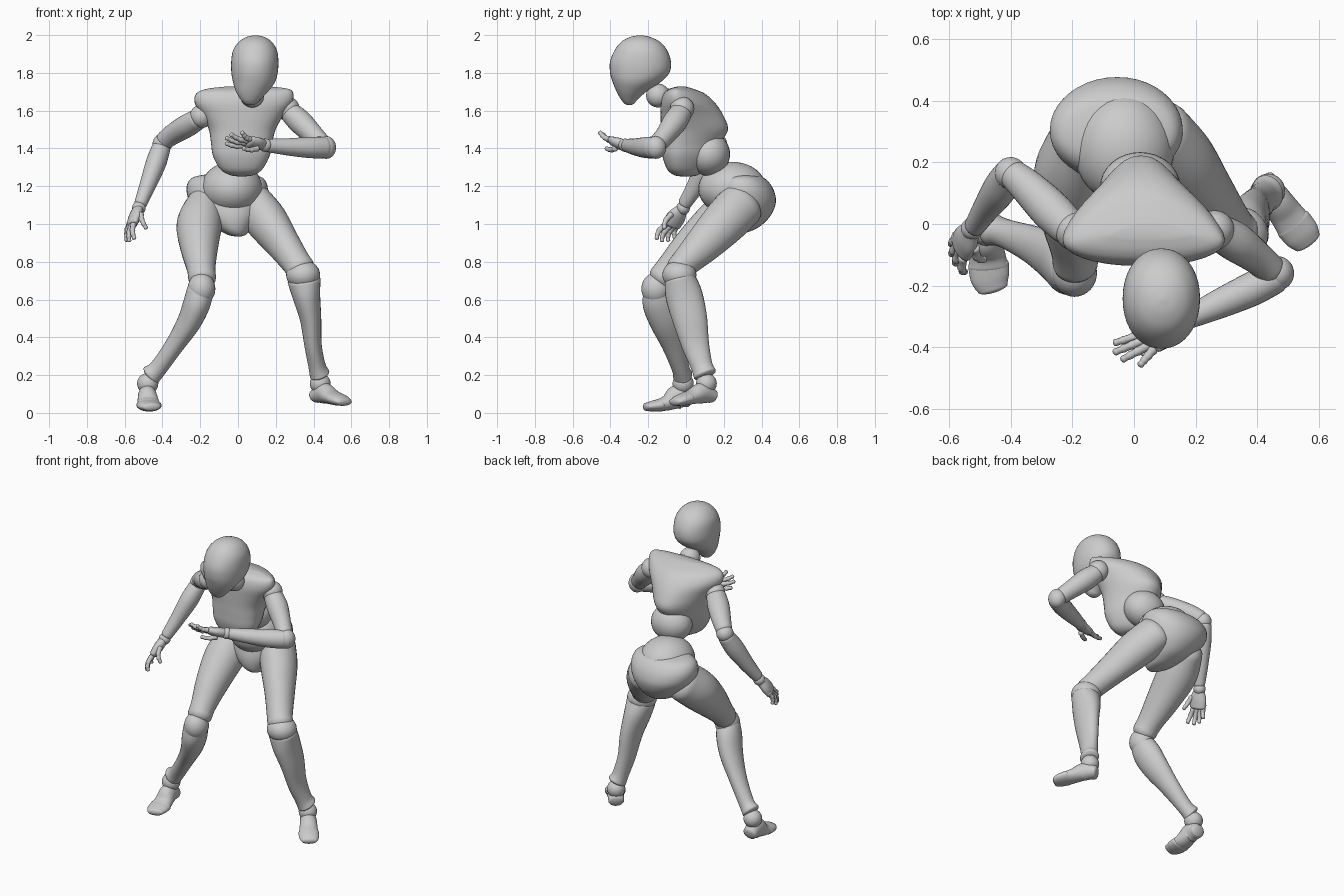
import bpy, bmesh, math
from mathutils import Vector as V

X, Y, Z = V((1, 0, 0)), V((0, 1, 0)), V((0, 0, 1))


def spline(rows, steps):
    """Catmull-Rom through rows of numbers."""
    out = []
    for i in range(len(rows) - 1):
        a, b = rows[i], rows[i + 1]
        p = rows[i - 1] if i else a
        n = rows[i + 2] if i + 2 < len(rows) else b
        for s in range(steps):
            t = s / steps
            out.append([.5 * (2 * q + (r - o) * t + (2 * o - 5 * q + 4 * r - w) * t * t
                        + (3 * q - o - 3 * r + w) * t ** 3) for o, q, r, w in zip(p, a, b, n)])
    return out + [list(rows[-1])]


def skin(name, rings):
    """Skin closed rings of points into a smooth solid."""
    bm = bmesh.new()
    loops = [[bm.verts.new(p) for p in r] for r in rings]
    n = len(loops[0])
    for a, b in zip(loops, loops[1:]):
        for i in range(n):
            bm.faces.new((a[i], a[(i + 1) % n], b[(i + 1) % n], b[i]))
    bm.faces.new(loops[0][::-1])
    bm.faces.new(loops[-1])
    bmesh.ops.recalc_face_normals(bm, faces=bm.faces)
    for f in bm.faces:
        f.smooth = True
    me = bpy.data.meshes.new(name)
    bm.to_mesh(me)
    bm.free()
    ob = bpy.data.objects.new(name, me)
    bpy.context.collection.objects.link(ob)
    return ob


def stack(name, rows, power=2.0, taper=0.0, n=40):
    """Body volume from level slices (z, x0, x1, y0, y1), narrowing to the back by taper."""
    rings = []
    for z, x0, x1, y0, y1 in spline(rows, 5):
        ring = []
        for k in range(n):
            c, s = math.cos(k * math.tau / n), math.sin(k * math.tau / n)
            c, s = (math.copysign(abs(q) ** (2 / power), q) for q in (c, s))
            ring.append(((x0 + x1) / 2 + (x1 - x0) / 2 * c * (1 - taper * s),
                         (y0 + y1) / 2 + (y1 - y0) / 2 * s, z))
        rings.append(ring)
    return skin(name, rings)


def limb(name, rows, side=X, n=28, steps=6, dome=.7):
    """Round-ended limb through rows (x, y, z, radius along side, other radius)."""
    pts = spline(rows, steps)
    frames = []
    for i, p in enumerate(pts):
        t = (V(pts[min(i + 1, len(pts) - 1)][:3]) - V(pts[max(i - 1, 0)][:3])).normalized()
        v = t.cross(side).normalized()
        frames.append((V(p[:3]), v.cross(t), v, t, p[3], p[4], 1))

    def cap(f, sign):
        c, u, v, t, a, b, _ = f
        angs = [math.radians(d) for d in (18, 36, 54, 70, 82, 89)]
        return [(c + t * sign * dome * min(a, b) * math.sin(g), u, v, t, a, b, math.cos(g)) for g in angs]

    frames = cap(frames[0], -1)[::-1] + frames + cap(frames[-1], 1)
    ang = [k * math.tau / n for k in range(n)]
    return skin(name, [[c + u * (a * k * math.cos(g)) + v * (b * k * math.sin(g)) for g in ang]
                       for c, u, v, t, a, b, k in frames])


def ball(name, c, rx, ry=None, rz=None):
    bpy.ops.mesh.primitive_uv_sphere_add(segments=32, ring_count=20, radius=1, location=c)
    ob = bpy.context.object
    ob.name, ob.scale = name, (rx, ry or rx, rz or rx)
    bpy.ops.object.shade_smooth()
    return ob


# head and neck
stack("head", [(1.63, .055, .075, -.31, -.29), (1.637, .035, .095, -.325, -.275), (1.66, .013, .12, -.345, -.255),
               (1.70, -.01, .158, -.367, -.21), (1.75, -.026, .195, -.388, -.135), (1.80, -.035, .21, -.402, -.088),
               (1.86, -.036, .214, -.402, -.08), (1.92, -.026, .206, -.378, -.10), (1.965, .005, .178, -.342, -.138),
               (1.99, .045, .14, -.295, -.19), (1.999, .085, .1, -.25, -.235)], 2.1)
ball("neck_ball", (.075, -.148, 1.68), .063)
limb("neck", [(.07, -.02, 1.61, .06, .06), (.075, -.12, 1.675, .05, .05)])

# chest, belly and pelvis
stack("chest", [(1.252, .0, .04, -.03, .03), (1.26, -.04, .08, -.065, .065), (1.29, -.085, .12, -.1, .1),
                (1.36, -.12, .155, -.125, .15), (1.43, -.13, .168, -.13, .185), (1.50, -.14, .185, -.132, .222),
                (1.57, -.17, .22, -.135, .2), (1.64, -.208, .265, -.135, .155), (1.69, -.2, .272, -.12, .1),
                (1.715, -.15, .25, -.09, .04), (1.727, -.06, .17, -.05, .0)], 2.3, .38)
ball("rib_ball", (.02, .12, 1.37), .13, .113, .115)
ball("belly_ball", (-.033, .245, 1.187), .163, .18, .142)
stack("pelvis", [(.935, -.02, .02, .17, .23), (.945, -.06, .045, .14, .29), (.98, -.12, .075, .118, .38),
                 (1.04, -.19, .115, .11, .445), (1.11, -.25, .145, .122, .475), (1.17, -.272, .158, .14, .468),
                 (1.22, -.265, .15, .16, .44), (1.25, -.23, .12, .19, .40), (1.265, -.15, .05, .23, .33)], 2.1)

# right leg
limb("right_thigh", [(-.175, .27, 1.09, .1, .125), (-.205, .16, .995, .12, .125), (-.205, .03, .875, .1, .105),
                     (-.195, -.08, .765, .076, .08), (-.19, -.125, .715, .074, .075)])
ball("right_knee", (-.193, -.158, .657), .073, .078, .085)
limb("right_shin", [(-.2, -.16, .65, .07, .07), (-.218, -.14, .58, .072, .09), (-.26, -.105, .48, .063, .085),
                    (-.335, -.065, .36, .05, .063), (-.42, -.03, .24, .047, .047), (-.46, -.018, .2, .056, .052)], dome=.35)
ball("right_ankle", (-.478, -.015, .155), .056)
limb("right_foot", [(-.482, .02, .07, .045, .04), (-.48, -.04, .085, .05, .065), (-.475, -.1, .053, .058, .042),
                    (-.472, -.14, .043, .064, .032)], dome=.4)
limb("right_toes", [(-.472, -.13, .042, .066, .034), (-.467, -.175, .036, .063, .029), (-.458, -.208, .032, .05, .022)])

# left leg
limb("left_thigh", [(.085, .29, 1.1, .105, .125), (.155, .205, 1.01, .11, .12), (.238, .095, .895, .09, .1),
                    (.305, .0, .8, .078, .078), (.33, -.03, .765, .078, .075)])
ball("left_knee", (.345, -.035, .73), .09, .09, .078)
limb("left_shin", [(.35, -.03, .7, .088, .085), (.362, -.01, .62, .074, .098), (.384, .02, .5, .057, .092),
                   (.397, .05, .36, .046, .073), (.418, .083, .25, .046, .058), (.432, .1, .205, .054, .062)], dome=.35)
ball("left_ankle", (.435, .108, .155), .055)
out = V((.83, .56, 0))
limb("left_foot", [(.415, .135, .09, .047, .038), (.455, .085, .105, .05, .055), (.495, .03, .085, .055, .04),
                   (.52, -.005, .075, .06, .034)], out, dome=.4)
limb("left_toes", [(.517, .0, .076, .062, .035), (.545, -.035, .066, .059, .029), (.562, -.058, .058, .048, .021)], out)

# right arm
ball("right_shoulder", (-.193, -.025, 1.57), .062)
limb("right_upper_arm", [(-.215, -.01, 1.553, .055, .06), (-.27, .045, 1.52, .06, .066),
                         (-.34, .115, 1.478, .055, .058), (-.385, .155, 1.445, .05, .05)], Z)
ball("right_elbow", (-.4, .165, 1.425), .052)
limb("right_forearm", [(-.408, .16, 1.4, .05, .05), (-.435, .115, 1.32, .054, .06), (-.48, .05, 1.2, .043, .047),
                       (-.515, -.005, 1.11, .034, .036)])
ball("right_wrist", (-.525, -.015, 1.085), .036)

# left arm
ball("left_shoulder", (.262, -.02, 1.61), .064)
limb("left_upper_arm", [(.282, -.03, 1.585, .06, .058), (.332, -.06, 1.538, .064, .064),
                        (.4, -.11, 1.47, .053, .055), (.44, -.145, 1.43, .05, .05)], Y)
ball("left_elbow", (.467, -.16, 1.405), .052, .055, .06)
limb("left_forearm", [(.455, -.175, 1.405, .057, .052), (.38, -.212, 1.405, .056, .055),
                      (.27, -.262, 1.408, .046, .047), (.165, -.31, 1.415, .036, .034)], Z)
ball("left_wrist", (.145, -.322, 1.417), .035)


def hand(label, palm, side, roots, tips, bow):
    """Palm plus jointed digits, each made of three short links."""
    limb(label + "_palm", palm, side, 20, 4)
    for k, (a, b) in enumerate(zip(roots, tips)):
        a, b = V(a), V(b)
        node = [a.lerp(b, t) + V(bow) * math.sin(math.pi * t) for t in (0, .4, .72, 1)]
        for j in range(3):
            r = .017 - .0018 * j
            p, q = node[j], node[j + 1]
            limb(f"{label}_digit_{k + 1}_{j + 1}", [(*p, r, r), (*p.lerp(q, .5), r * .8, r * .8),
                 (*q, r * .88, r * .88)], V((.3, .5, .8)), 10, 2)


# hands: four fingers, then thumb
hand("right_hand", [(-.53, -.025, 1.075, .035, .028), (-.545, -.05, 1.04, .052, .03), (-.56, -.075, 1.0, .053, .025)],
     V((.25, -.95, 0)),
     [(-.575, -.038, 1.0), (-.572, -.062, .99), (-.566, -.087, .987), (-.555, -.112, .995), (-.515, -.08, 1.05)],
     [(-.59, -.06, .93), (-.59, -.095, .914), (-.576, -.127, .912), (-.55, -.155, .925), (-.487, -.115, .98)],
     (-.006, -.012, 0))
hand("left_hand", [(.13, -.33, 1.42, .034, .028), (.095, -.355, 1.425, .05, .029), (.06, -.375, 1.432, .05, .025)],
     V((.45, -.75, .45)),
     [(.035, -.355, 1.415), (.035, -.375, 1.43), (.045, -.395, 1.442), (.06, -.41, 1.45), (.1, -.375, 1.40)],
     [(-.06, -.385, 1.425), (-.06, -.415, 1.455), (-.035, -.438, 1.473), (.022, -.455, 1.484), (.03, -.42, 1.40)],
     (0, 0, -.008))
